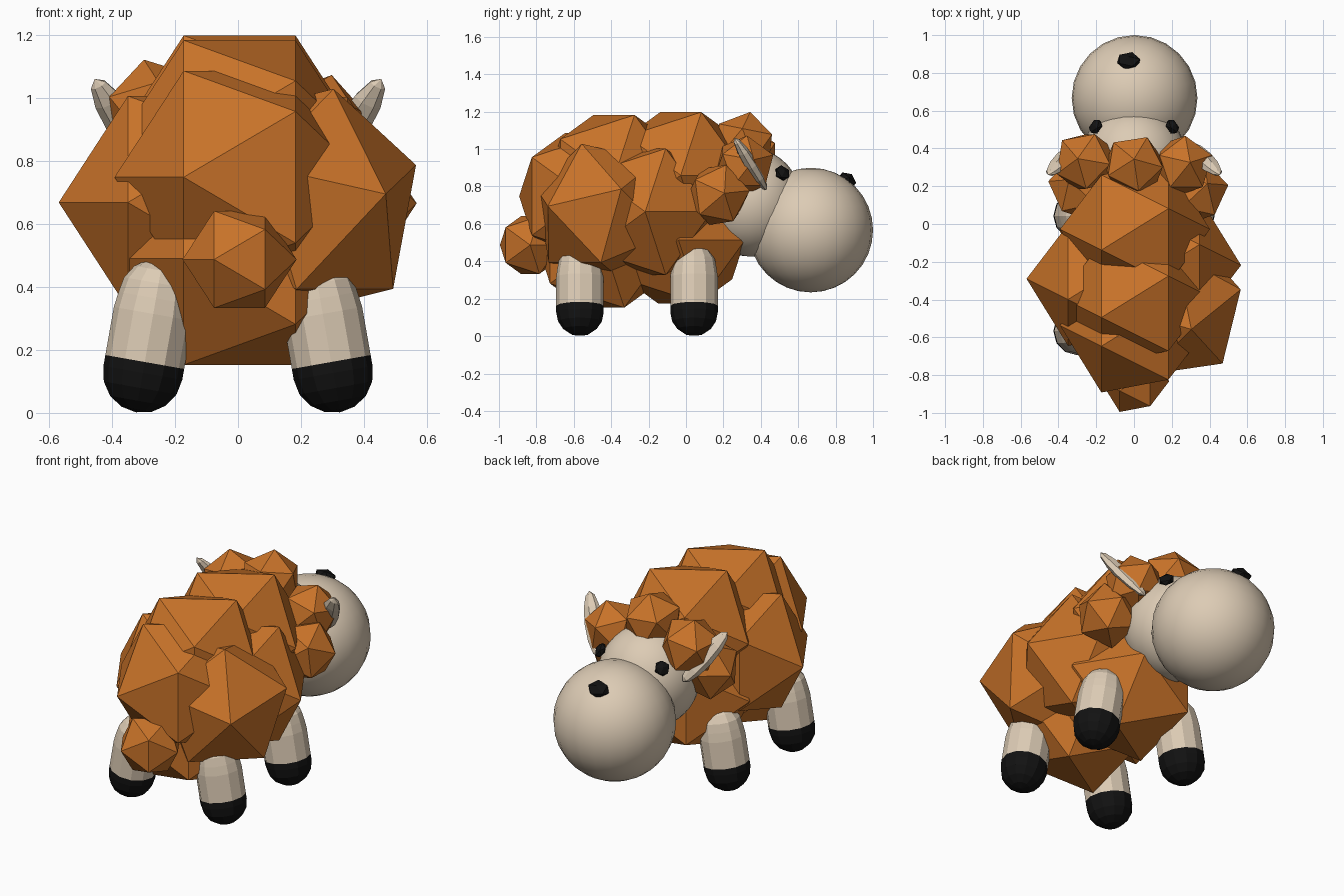
import bpy, bmesh, math
from mathutils import Vector, Matrix

if "Cube" in bpy.data.objects:
    bpy.data.objects.remove(bpy.data.objects["Cube"])


def material(name, rgb):
    m = bpy.data.materials.new(name)
    m.diffuse_color = (*rgb, 1)
    m.use_nodes = True
    m.node_tree.nodes["Principled BSDF"].inputs["Base Color"].default_value = m.diffuse_color
    return m


WOOL = material("wool", (0.58, 0.17, 0.022))
SKIN = material("skin", (0.72, 0.60, 0.46))
BLACK = material("black", (0.006, 0.006, 0.006))


def finish(name, bm, mat, matrix, smooth=False):
    bmesh.ops.recalc_face_normals(bm, faces=bm.faces[:])
    for f in bm.faces:
        f.smooth = smooth
    me = bpy.data.meshes.new(name)
    bm.to_mesh(me)
    bm.free()
    me.materials.append(mat)
    ob = bpy.data.objects.new(name, me)
    ob.matrix_world = matrix
    bpy.context.collection.objects.link(ob)
    return ob


def frame(loc, zdir, xdir):
    """Matrix with local z along zdir and local x leaning toward xdir."""
    z = Vector(zdir).normalized()
    x = Vector(xdir)
    x = (x - z * x.dot(z)).normalized()
    rot = Matrix((x, z.cross(x), z)).transposed()
    return Matrix.Translation(loc) @ rot.to_4x4()


def puff(name, loc, r, pole=(-1, 0, 0), near=(0, -1, 0), mat=WOOL, scale=(1, 1, 1)):
    """Icosahedron with one corner along pole and the next one toward near."""
    bm = bmesh.new()
    bmesh.ops.create_icosphere(bm, subdivisions=1, radius=r)
    bmesh.ops.scale(bm, vec=scale, verts=bm.verts[:])
    finish(name, bm, mat, frame(loc, pole, near))


def ball(name, loc, radii, seg, rings, zdir=(0, 0, 1), xdir=(1, 0, 0), smooth=True):
    bm = bmesh.new()
    bmesh.ops.create_uvsphere(bm, u_segments=seg, v_segments=rings, radius=1)
    bmesh.ops.scale(bm, vec=radii, verts=bm.verts[:])
    finish(name, bm, SKIN, frame(loc, zdir, xdir), smooth)


def lathe(name, profile, mat, matrix, seg=12):
    bm = bmesh.new()
    vs = [bm.verts.new((r, 0, z)) for r, z in profile]
    for a, b in zip(vs, vs[1:]):
        bm.edges.new((a, b))
    bmesh.ops.spin(bm, geom=bm.verts[:] + bm.edges[:], cent=(0, 0, 0), axis=(0, 0, 1),
                   angle=math.tau, steps=seg, use_merge=True)
    bmesh.ops.remove_doubles(bm, verts=bm.verts[:], dist=1e-4)
    finish(name, bm, mat, matrix)


# Body fleece: large puffs along the back, belly and flanks
for name, loc in (("rump_puff", (0.005, -0.537, 0.748)),
                  ("back_puff", (0.005, -0.385, 0.845)),
                  ("shoulder_puff", (0.005, -0.028, 0.86)),
                  ("belly_puff", (0.005, -0.44, 0.49)),
                  ("chest_puff", (0.005, -0.04, 0.513)),
                  ("left_flank_puff", (-0.172, -0.29, 0.668)),
                  ("right_flank_puff", (0.17, -0.218, 0.665))):
    puff(name, loc, 0.397)
c = Vector((0.205, -0.448, 0.663))
puff("right_hip_puff", c, 0.394, Vector((0.563, -0.347, 0.786)) - c,
     Vector((0.306, -0.556, 1.027)) - c)

# Tail, neck and forehead puffs
puff("tail", (0.005, -0.833, 0.487), 0.181)
puff("right_neck_puff", (0.325, 0.17, 0.755), 0.178, (0.97, 0.2, 0.05), (0, 0.2, 1))
puff("left_neck_puff", (-0.28, 0.19, 0.775), 0.178, (-0.97, 0.2, 0.05), (0, 0.2, 1))
puff("forehead_puff", (0, 0.31, 1.03), 0.172, (0, 0.2, 1), (0.5, 1, 0))
puff("left_forehead_puff", (-0.257, 0.33, 0.955), 0.172, (-0.25, 0.1, 1), (0.5, 1, 0))
puff("right_forehead_puff", (0.257, 0.31, 0.91), 0.168, (0.25, 0.1, 1), (0, 1, 0))

# Head, muzzle and nose
ball("head", (0, 0.345, 0.715), (0.28, 0.275, 0.29), 24, 16)
ball("muzzle", (0.003, 0.667, 0.567), (0.333, 0.333, 0.333), 24, 16)
puff("nose", (-0.028, 0.862, 0.833), 0.068, (0, 0.6, 0.8), (1, 0, 0), BLACK, (1, 0.8, 0.6))

# Eyes and ears
for side, s in (("left", -1), ("right", 1)):
    puff(side + "_eye", (s * 0.203, 0.515, 0.872), 0.046, (s * 0.7, 0.5, 0.5),
         (0, 0, 1), BLACK, (1, 1, 0.6))
    tip, base = Vector((s * 0.455, 0.26, 1.06)), Vector((s * 0.28, 0.43, 0.78))
    ball(side + "_ear", (tip + base) / 2, (0.055, 0.036, (tip - base).length / 2), 7, 6,
         tip - base, (1, 0, 0), False)

# Legs splay outward; each has a dark rounded hoof
R, TOP = 0.127, 0.25
arc = [math.radians(a) for a in (90, 67.5, 45, 22.5, 0)]
hoof = [(R * math.cos(a), -R * math.sin(a)) for a in arc] + [(R, 0.035), (0, 0.035)]
leg = [(R, 0.035), (R, TOP - 0.06)] + [(0.95 * R * math.cos(a), TOP - 0.01 + R * math.sin(a))
                                       for a in reversed(arc)]
for pos, y in (("rear", -0.567), ("front", 0.043)):
    for side, s in (("left", -1), ("right", 1)):
        m = frame((s * 0.302, y, R), (-s * 0.174, 0, 0.985), (1, 0, 0))
        lathe(f"{pos}_{side}_leg", leg, SKIN, m)
        lathe(f"{pos}_{side}_hoof", hoof, BLACK, m)
